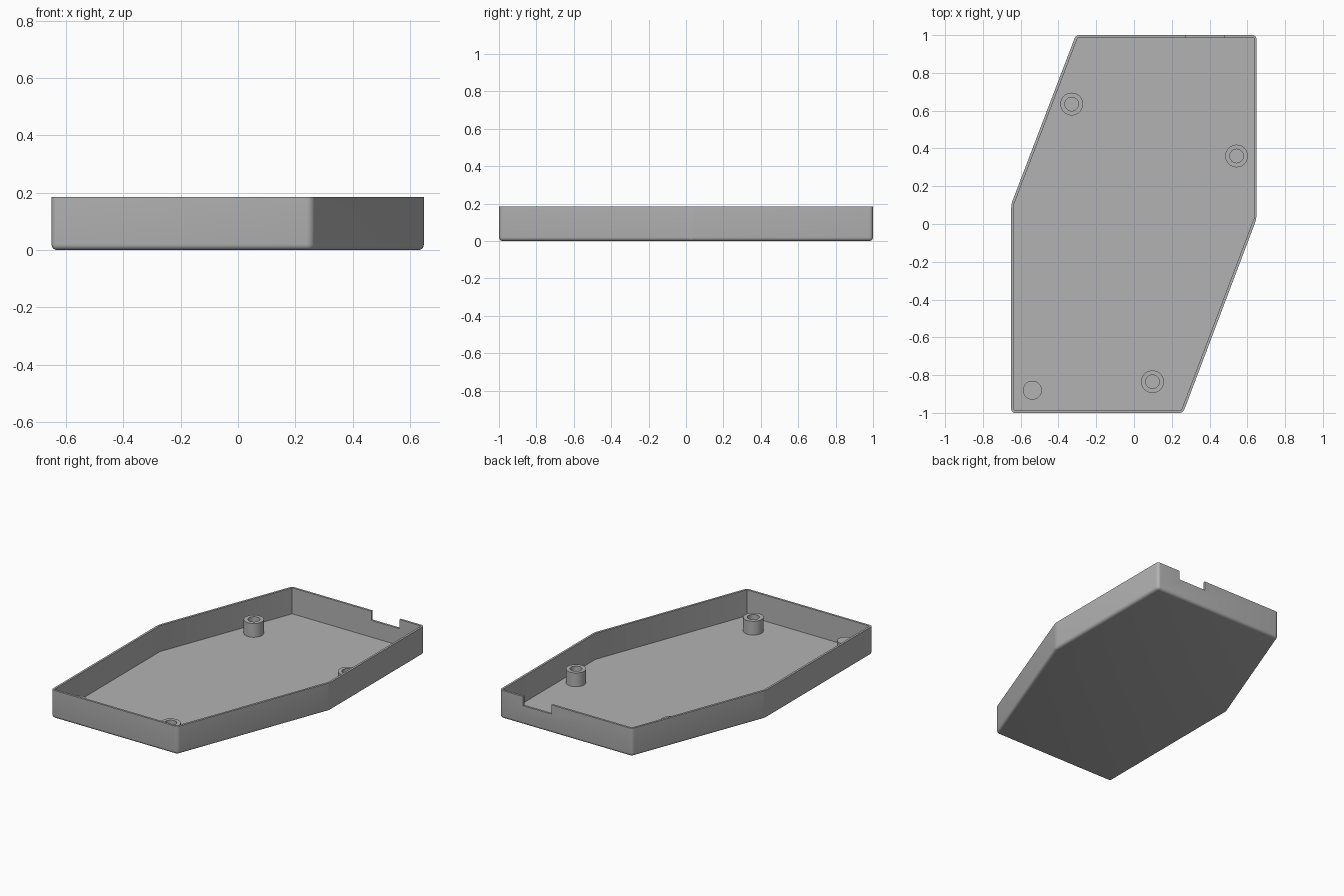
import bpy, bmesh, math
from mathutils import Vector

HEIGHT, WALL, FLOOR, ROUND = 0.185, 0.014, 0.015, 0.02
OUTLINE = [(-0.65, -1), (0.26, -1), (0.648, 0.025), (0.648, 1), (-0.308, 1), (-0.65, 0.105)]

cube = bpy.data.objects.get("Cube")
if cube:
    bpy.data.objects.remove(cube, do_unlink=True)

grey = bpy.data.materials.new("plain grey")
grey.use_nodes = True
grey.diffuse_color = (0.45, 0.45, 0.45, 1)
grey.node_tree.nodes["Principled BSDF"].inputs["Base Color"].default_value = grey.diffuse_color


def inset(points, d):
    """Move every side of a counter-clockwise polygon inwards by d."""
    pts = [Vector(p) for p in points]
    result = []
    for i, p in enumerate(pts):
        a = (p - pts[i - 1]).normalized()
        b = (pts[(i + 1) % len(pts)] - p).normalized()
        na, nb = Vector((-a.y, a.x)), Vector((-b.y, b.x))
        result.append(p + (na + nb) * d / (1 + na.dot(nb)))
    return result


def make_object(name, bm):
    bmesh.ops.recalc_face_normals(bm, faces=bm.faces)
    mesh = bpy.data.meshes.new(name)
    bm.to_mesh(mesh)
    bm.free()
    mesh.materials.append(grey)
    obj = bpy.data.objects.new(name, mesh)
    bpy.context.collection.objects.link(obj)
    return obj


def prism(name, points, z0, z1, rounding=0):
    bm = bmesh.new()
    base = bm.faces.new([bm.verts.new((p[0], p[1], z0)) for p in points])
    top = bmesh.ops.extrude_face_region(bm, geom=[base], use_keep_orig=True)["geom"]
    bmesh.ops.translate(bm, verts=[v for v in top if isinstance(v, bmesh.types.BMVert)],
                        vec=(0, 0, z1 - z0))
    if rounding:
        # Round the upright corners and the bottom rim, leave the top rim sharp
        edges = [e for e in bm.edges if min(v.co.z for v in e.verts) < z0 + 0.001]
        bmesh.ops.bevel(bm, geom=edges, offset=rounding, segments=5, profile=0.5,
                        affect='EDGES', clamp_overlap=True)
    return make_object(name, bm)


def smooth(obj):
    bpy.ops.object.select_all(action='DESELECT')
    obj.select_set(True)
    bpy.context.view_layer.objects.active = obj
    bpy.ops.object.shade_smooth_by_angle(angle=math.radians(30))


def cut(obj, cutter):
    cutter.hide_render = True
    mod = obj.modifiers.new("cut", 'BOOLEAN')
    mod.operation, mod.solver, mod.object = 'DIFFERENCE', 'EXACT', cutter
    bpy.context.view_layer.objects.active = obj
    bpy.ops.object.modifier_apply(modifier=mod.name)
    bpy.data.objects.remove(cutter, do_unlink=True)


def post(name, x, y, profile):
    """Turn a radius/height profile around the upright axis."""
    bm = bmesh.new()
    verts = [bm.verts.new((r, 0, z)) for r, z in profile]
    edges = [bm.edges.new(pair) for pair in zip(verts, verts[1:])]
    bmesh.ops.spin(bm, geom=verts + edges, cent=(0, 0, 0), axis=(0, 0, 1),
                   angle=math.tau, steps=40, use_merge=True)
    bmesh.ops.remove_doubles(bm, verts=bm.verts, dist=0.0001)
    obj = make_object(name, bm)
    obj.location = (x, y, 0)
    smooth(obj)


# Tray: rounded shell, hollowed out, with a cable notch in the back wall
tray = prism("tray", OUTLINE, 0, HEIGHT, ROUND)
cut(tray, prism("cavity_cutter", inset(OUTLINE, WALL), FLOOR, HEIGHT + 0.1))
notch = [(0.273, 0.95), (0.477, 0.95), (0.477, 1.05), (0.273, 1.05)]
cut(tray, prism("notch_cutter", notch, 0.125, HEIGHT + 0.1))
smooth(tray)

# Hollow screw posts
sunk, top = FLOOR - 0.005, 0.105
tube = [(0.06, sunk), (0.06, top), (0.036, top), (0.036, sunk)]
for name, x, y in (("back_right_post", -0.33, 0.635), ("left_post", 0.543, 0.36),
                   ("front_post", 0.098, -0.835)):
    post(name, x, y, tube)

# Solid locating peg
post("front_right_peg", -0.538, -0.88, [(0.05, sunk), (0.05, top), (0, top)])
